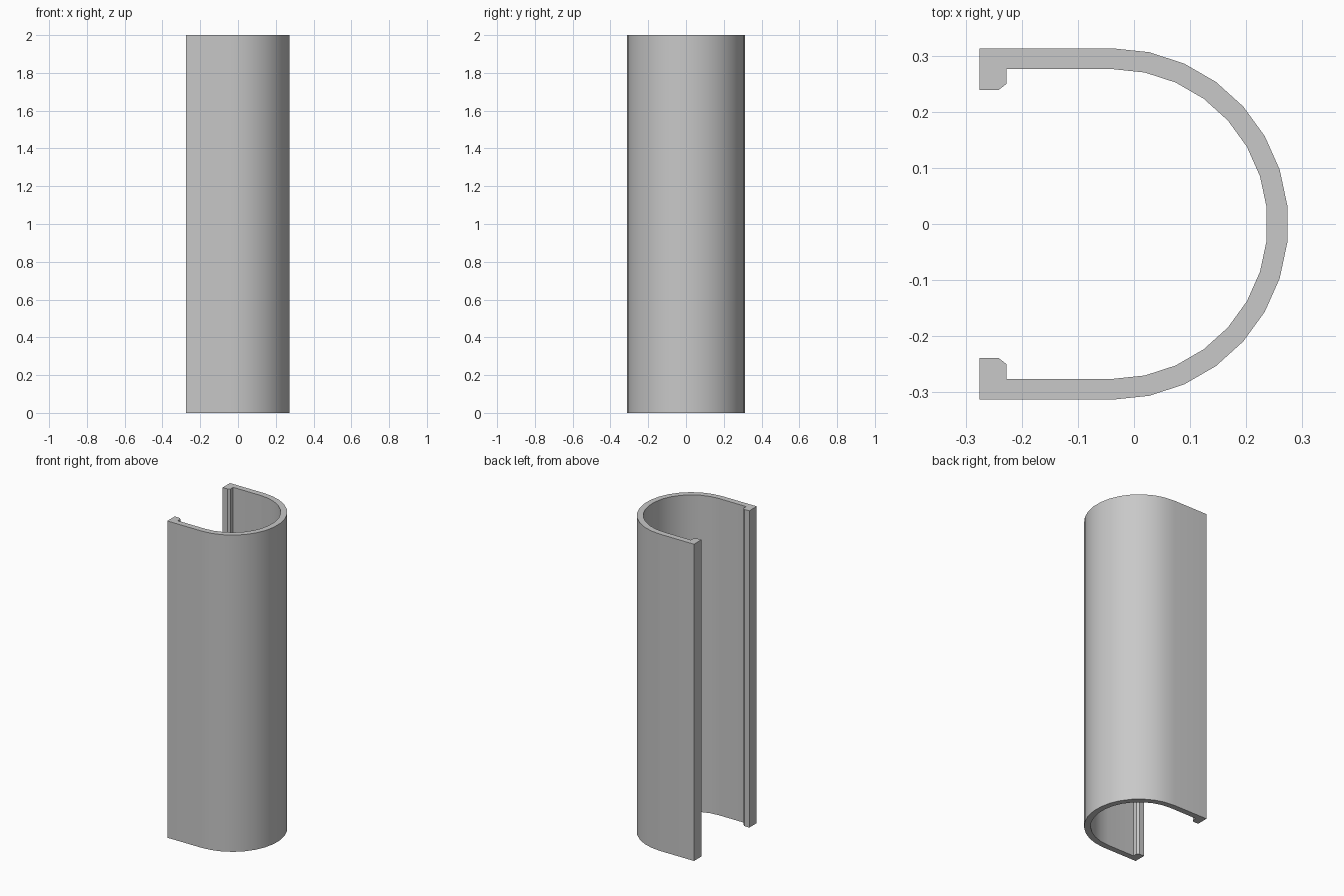
import bpy, bmesh
from math import cos, sin, radians

if "Cube" in bpy.data.objects:
    bpy.data.objects.remove(bpy.data.objects["Cube"], do_unlink=True)

HEIGHT = 2.0
OUTER, INNER = 0.313, 0.276     # radii of the bend
CENTRE_X = -0.038               # axis of the bend
OPEN_X = -0.275                 # open edge of the channel
SEGMENTS = 15

grey = bpy.data.materials.new("light grey")
grey.use_nodes = True
colour = (0.58, 0.58, 0.58, 1)
grey.diffuse_color = colour
grey.node_tree.nodes["Principled BSDF"].inputs["Base Color"].default_value = colour


def arc(radius):
    """Half circle from the front (-y) round to the back (+y)."""
    angles = [radians(-90 + 180 * i / SEGMENTS) for i in range(SEGMENTS + 1)]
    return [(CENTRE_X + radius * cos(a), radius * sin(a)) for a in angles]


# Hooked lip on the back arm, from the arm's inner face to its outer corner
lip = [(-0.227, INNER), (-0.227, 0.25), (-0.241, 0.239),
       (OPEN_X, 0.239), (OPEN_X, OUTER)]
front_lip = [(x, -y) for x, y in lip]

# Closed outline: outer bend, back lip, inner bend, front lip
outline = arc(OUTER) + lip[::-1] + arc(INNER)[::-1] + front_lip

# Extrude the outline to full height
bm = bmesh.new()
base = bm.faces.new([bm.verts.new((x, y, 0)) for x, y in outline])
top = bmesh.ops.extrude_face_region(bm, geom=[base], use_keep_orig=True)
bmesh.ops.translate(bm, vec=(0, 0, HEIGHT),
                    verts=[v for v in top["geom"] if isinstance(v, bmesh.types.BMVert)])
bmesh.ops.recalc_face_normals(bm, faces=bm.faces)
mesh = bpy.data.meshes.new("channel_cover")
bm.to_mesh(mesh)
bm.free()
mesh.materials.append(grey)

cover = bpy.data.objects.new("channel_cover", mesh)
bpy.context.collection.objects.link(cover)

# Smooth bend, crisp ends and lips
bpy.ops.object.select_all(action="DESELECT")
cover.select_set(True)
bpy.context.view_layer.objects.active = cover
bpy.ops.object.shade_smooth_by_angle(angle=radians(30))
